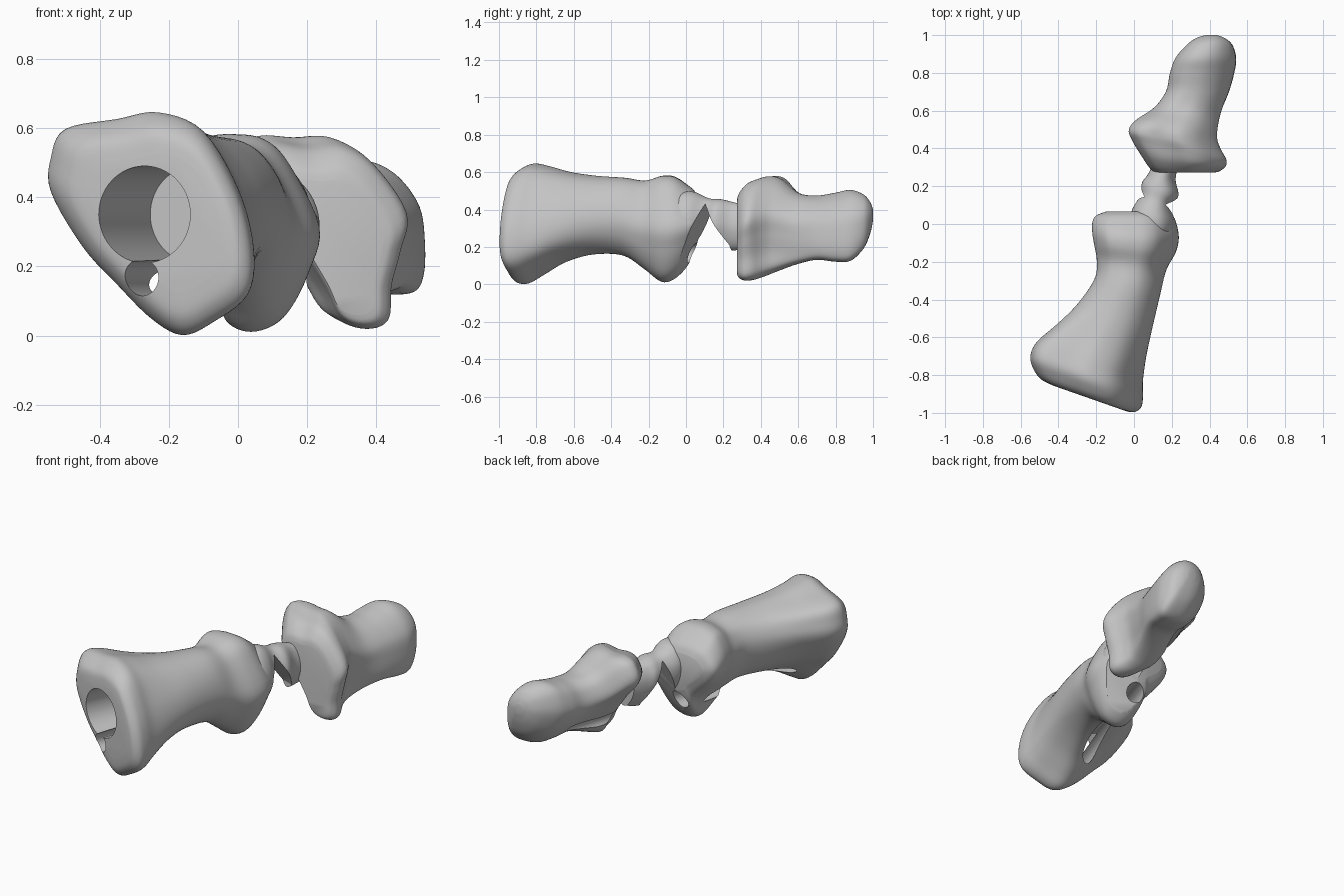
import bpy, bmesh, math
from mathutils import Vector, Matrix

if "Cube" in bpy.data.objects:
    bpy.data.objects.remove(bpy.data.objects["Cube"])

bone_grey = bpy.data.materials.new("bone_grey")
bone_grey.diffuse_color = (0.55, 0.55, 0.55, 1)
bone_grey.use_nodes = True
bone_grey.node_tree.nodes["Principled BSDF"].inputs["Base Color"].default_value = bone_grey.diffuse_color

# Cross-sections in a unit box, clockwise from the upper left
BASE = [(-.86, .85), (-.35, .94), (.06, 1), (.5, .83), (.85, .3), (1, -.23), (.95, -.63),
        (.61, -.88), (.3, -1), (-.01, -.85), (-.35, -.54), (-.69, -.2), (-1, .29), (-1, .6)]
HEAD = [(-.75, .85), (-.45, .97), (-.1, 1), (.3, .95), (.62, .7), (1, .05), (.88, -.4),
        (.65, -.77), (.4, -.95), (.08, -1), (-.2, -.88), (-.34, -.55), (-.85, 0), (-1, .45)]
END = [(-.88, .9), (-.62, 1), (-.23, .97), (.2, .98), (.6, .76), (1, .24), (.93, -.16),
       (.82, -.53), (.78, -.9), (.5, -1), (.15, -.89), (-.08, -.53), (-.58, .1), (-1, .56)]
TIP = [(-.85, .7), (-.6, .92), (-.25, 1), (.15, .95), (.55, .72), (.9, .3), (1, -.2),
       (1, -.7), (.85, -.97), (.4, -1), (-.1, -.9), (-.55, -.6), (-.85, -.2), (-1, .25)]


def spline(points, steps, closed):
    """Smooth resampling of a list of tuples."""
    n, out = len(points), []
    for i in range(n if closed else n - 1):
        ids = [(i + d) % n if closed else min(max(i + d, 0), n - 1) for d in (-1, 0, 1, 2)]
        quad = list(zip(*(points[j] for j in ids)))
        for s in range(steps):
            t = s / steps
            out.append(tuple(.5 * (2 * b + (c - a) * t + (2 * a - 5 * b + 4 * c - d) * t * t
                                   + (3 * b - a - 3 * c + d) * t ** 3) for a, b, c, d in quad))
    return out if closed else out + [tuple(points[-1])]


def add_object(name, bm):
    bmesh.ops.recalc_face_normals(bm, faces=bm.faces)
    mesh = bpy.data.meshes.new(name)
    bm.to_mesh(mesh)
    bm.free()
    obj = bpy.data.objects.new(name, mesh)
    bpy.context.collection.objects.link(obj)
    mesh.materials.append(bone_grey)
    return obj


def loft(name, first, last, stations):
    """Stations: y, x min, x max, z min, z max, slant, outline strength, morph first to last."""
    bm = bmesh.new()
    rings = []
    for y, x0, x1, z0, z1, slant, blend, morph in spline(stations, 5, False):
        ring = []
        for (u, v), (p, q) in zip(spline(first, 5, True), spline(last, 5, True)):
            u, v = u + (p - u) * morph, v + (q - v) * morph
            r = math.hypot(u, v)
            u, v = u * blend + u / r * (1 - blend), v * blend + v / r * (1 - blend)
            dx = u * (x1 - x0) / 2
            ring.append(bm.verts.new(((x0 + x1) / 2 + dx, y - slant * dx,
                                      (z0 + z1) / 2 + v * (z1 - z0) / 2)))
        rings.append(ring)
    n = len(rings[0])
    for a, b in zip(rings, rings[1:]):
        for i in range(n):
            bm.faces.new((a[i], a[(i + 1) % n], b[(i + 1) % n], b[i]))
    bm.faces.new(rings[0])
    bm.faces.new(rings[-1])
    return add_object(name, bm)


def rod(name, start, direction, length, radius):
    """Cylinder cutter running from start along direction."""
    d = Vector(direction).normalized()
    bm = bmesh.new()
    bmesh.ops.create_cone(bm, cap_ends=True, segments=64, radius1=radius, radius2=radius, depth=length)
    bm.transform(d.to_track_quat('Z', 'Y').to_matrix().to_4x4())
    bmesh.ops.translate(bm, verts=bm.verts, vec=Vector(start) + d * length / 2)
    return add_object(name, bm)


def prism(name, profile, width, turn, place):
    """Side profile (y, z) extruded across x, turned about z and placed."""
    bm = bmesh.new()
    face = bm.faces.new([bm.verts.new((-width / 2, y, z)) for y, z in profile])
    ext = bmesh.ops.extrude_face_region(bm, geom=[face])
    bmesh.ops.translate(bm, verts=[g for g in ext["geom"] if isinstance(g, bmesh.types.BMVert)],
                        vec=(width, 0, 0))
    bm.transform(Matrix.Translation(place) @ Matrix.Rotation(math.radians(turn), 4, 'Z'))
    return add_object(name, bm)


def cut(obj, cutters):
    bpy.context.view_layer.objects.active = obj
    for c in cutters:
        mod = obj.modifiers.new("cut", 'BOOLEAN')
        mod.operation, mod.solver, mod.object = 'DIFFERENCE', 'EXACT', c
        bpy.ops.object.modifier_apply(modifier=mod.name)


# Long bone: slanted flared base, narrow shaft, lobed head
long_bone = loft("long_bone", BASE, HEAD, [
    (-.925, -.42, -.04, .13, .52, .35, 1, 0), (-.91, -.485, .0, .055, .58, .35, 1, 0),
    (-.87, -.525, .035, .01, .62, .36, 1, 0), (-.81, -.54, .045, .005, .645, .37, 1, 0),
    (-.73, -.505, .045, .05, .63, .38, 1, 0), (-.62, -.41, .065, .115, .6, .37, .75, .1),
    (-.48, -.3, .1, .155, .58, .32, .4, .3), (-.33, -.215, .14, .15, .57, .22, .35, .6),
    (-.22, -.2, .17, .08, .555, .13, .7, .9), (-.13, -.21, .22, .015, .58, .08, 1, 1),
    (-.06, -.22, .235, .03, .575, .04, 1, 1), (.01, -.22, .22, .1, .53, 0, 1, 1),
    (.045, -.2, .2, .17, .5, 0, .9, 1), (.065, -.15, .15, .24, .46, 0, .9, 1)])

# End bone: flared base tapering to a rounded tip
end_bone = loft("end_bone", END, TIP, [
    (.272, .12, .42, .06, .45, 0, 1, 0), (.285, .09, .45, .035, .49, .03, 1, 0),
    (.33, .045, .48, .02, .54, .12, 1, 0), (.39, -.005, .485, .025, .565, .2, 1, 0),
    (.45, -.025, .455, .045, .58, .2, 1, .1), (.51, .015, .44, .07, .565, .2, 1, .25),
    (.6, .11, .46, .105, .49, .12, .9, .6), (.7, .17, .5, .13, .475, .03, .9, 1),
    (.8, .19, .53, .12, .49, 0, .9, 1), (.88, .22, .54, .125, .505, 0, .9, 1),
    (.95, .28, .52, .19, .48, 0, .8, 1), (.985, .33, .48, .27, .44, 0, .6, 1),
    (1, .38, .44, .34, .4, 0, .5, 1)])

# Flexible joint between the two bones, its ends buried in them
joint = loft("joint", HEAD, HEAD, [
    (-.1, .03, .14, .25, .45, .2, .3, 0), (-.03, .0, .2, .2, .49, .2, .3, 0),
    (.04, -.015, .215, .18, .495, .25, .3, 0), (.12, .03, .2, .2, .46, .36, .3, 0),
    (.185, .04, .235, .2, .455, .36, .3, 0), (.25, .07, .22, .18, .44, .15, .3, 0),
    (.33, .11, .24, .2, .42, 0, .3, 0)])

# Cutters: socket bore, thin channel along both bones, hinge notch
socket = rod("socket_cutter", (-.352, -1.11, .35), (.38, .925, 0), .6, .14)
channel = rod("channel_cutter", (-.325, -1.05, .168), (.3, .95, 0), 1.9, .053)
notch = prism("notch_cutter", [(0, .43), (-.2, -.03), (.13, -.03), (.13, .21)], 1.2, -20, (.12, .12, 0))
cut(long_bone, [socket, channel, notch])
cut(end_bone, [channel])
cut(joint, [notch])
for c in (socket, channel, notch):
    bpy.data.objects.remove(c)

# Smooth shading with sharp cut edges
for obj in (long_bone, end_bone, joint):
    bpy.ops.object.select_all(action='DESELECT')
    obj.select_set(True)
    bpy.context.view_layer.objects.active = obj
    bpy.ops.object.shade_smooth_by_angle(angle=math.radians(35))
